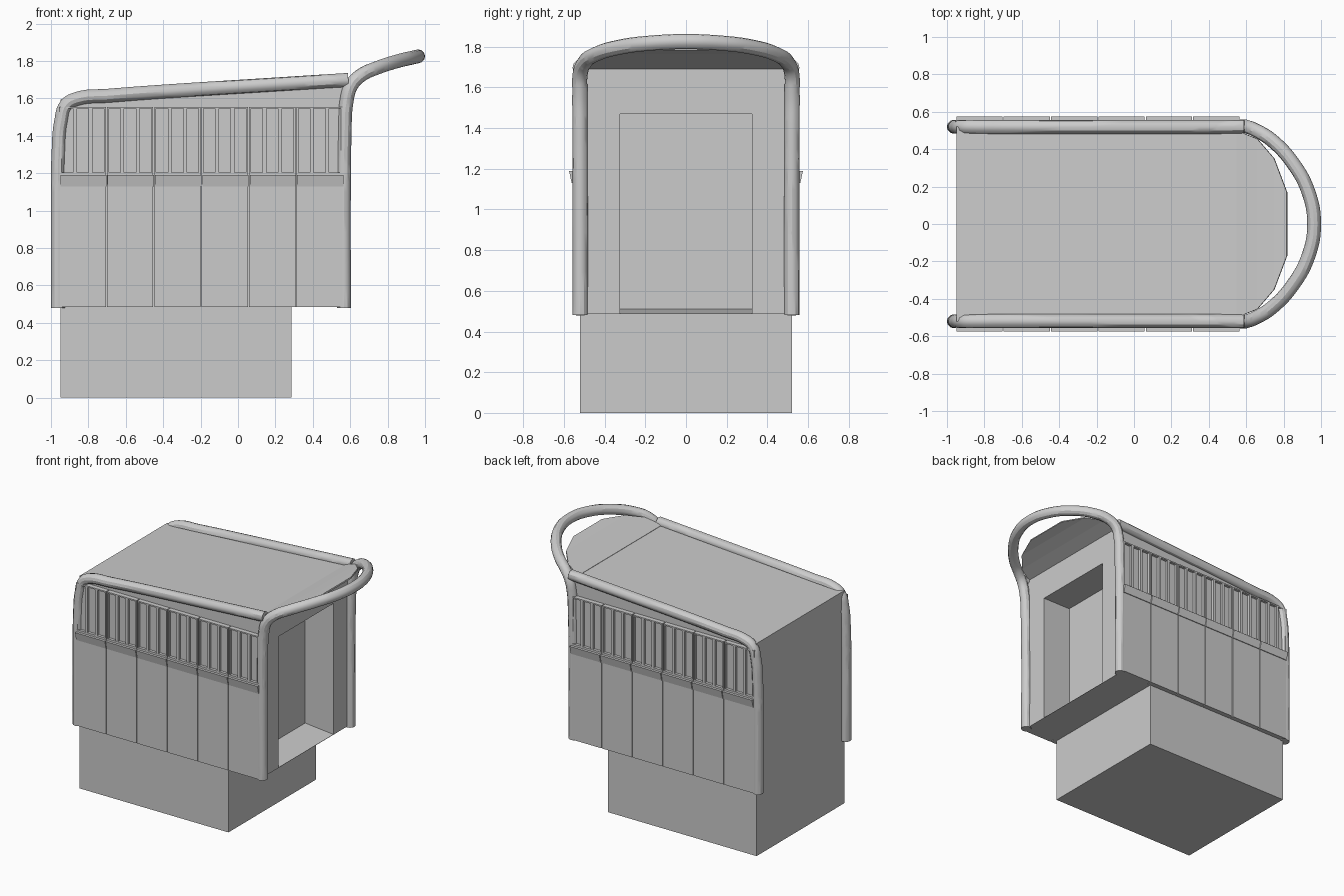
import bpy, bmesh

if "Cube" in bpy.data.objects:
    bpy.data.objects.remove(bpy.data.objects["Cube"])

def new_obj(name, bm):
    bmesh.ops.recalc_face_normals(bm, faces=bm.faces)
    me = bpy.data.meshes.new(name)
    bm.to_mesh(me)
    bm.free()
    ob = bpy.data.objects.new(name, me)
    bpy.context.collection.objects.link(ob)
    return ob

def prism(name, profile, y0, y1):
    """Extrude an x-z outline from y0 to y1."""
    bm = bmesh.new()
    f = bm.faces.new([bm.verts.new((x, y0, z)) for x, z in profile])
    ext = bmesh.ops.extrude_face_region(bm, geom=[f])
    for v in ext["geom"]:
        if isinstance(v, bmesh.types.BMVert):
            v.co.y = y1
    return new_obj(name, bm)

def add_box(bm, x0, x1, y0, y1, z0, z1, y1_bottom=None):
    """Box whose outer face may lean: y1 at the top, y1_bottom at the bottom."""
    yb = y1 if y1_bottom is None else y1_bottom
    pts = [(x0, y0, z0), (x1, y0, z0), (x1, yb, z0), (x0, yb, z0),
           (x0, y0, z1), (x1, y0, z1), (x1, y1, z1), (x0, y1, z1)]
    v = [bm.verts.new(p) for p in pts]
    for q in ((0, 1, 2, 3), (4, 5, 6, 7), (0, 1, 5, 4), (1, 2, 6, 5), (2, 3, 7, 6), (3, 0, 4, 7)):
        bm.faces.new([v[i] for i in q])

def mirror_y(ob):
    m = ob.modifiers.new("mirror", 'MIRROR')
    m.use_axis = (False, True, False)
    m.use_mirror_merge = False

def tube(name, pts, radius=0.037):
    cu = bpy.data.curves.new(name, 'CURVE')
    cu.dimensions = '3D'
    cu.bevel_depth = radius
    cu.bevel_resolution = 4
    cu.resolution_u = 6
    cu.use_fill_caps = True
    sp = cu.splines.new('BEZIER')
    sp.bezier_points.add(len(pts) - 1)
    for bp, p in zip(sp.bezier_points, pts):
        bp.co = p
        bp.handle_left_type = bp.handle_right_type = 'AUTO'
    ob = bpy.data.objects.new(name, cu)
    bpy.context.collection.objects.link(ob)
    bpy.ops.object.select_all(action='DESELECT')
    ob.select_set(True)
    bpy.context.view_layer.objects.active = ob
    bpy.ops.object.convert(target='MESH')
    bpy.ops.object.shade_smooth_by_angle()
    return bpy.context.view_layer.objects.active

# Cabin with lower base, overhanging at the right
body = prism("cabin_body", [(-0.95, 0), (0.285, 0), (0.285, 0.485), (0.565, 0.485),
                            (0.565, 1.692), (-0.95, 1.595)], -0.52, 0.52)

# Recessed doorway
cutter = prism("doorway_cutter", [(0.33, 0.51), (0.63, 0.481), (0.63, 1.47), (0.33, 1.47)],
               -0.325, 0.325)
cutter.hide_render = True
cutter.hide_set(True)
boo = body.modifiers.new("doorway", 'BOOLEAN')
boo.operation = 'DIFFERENCE'
boo.solver = 'EXACT'
boo.object = cutter

# Side panels, slotted grille and leaning ledge, six bays per side
X0, BAY, GAP = -0.957, 0.2533, 0.003
panels, grille, ledge = bmesh.new(), bmesh.new(), bmesh.new()
for i in range(6):
    a, b = X0 + i * BAY + GAP, X0 + (i + 1) * BAY - GAP
    add_box(panels, a, b, 0.515, 0.556, 0.485, 1.205)
    add_box(ledge, a + 0.004, b + 0.004, 0.55, 0.575, 1.13, 1.19, 0.562)
    add_box(grille, a, b, 0.515, 0.535, 1.205, 1.555)
    add_box(grille, a, b, 0.53, 0.555, 1.545, 1.555)
    cell = (b - a) / 3
    for k in range(3):
        s = a + k * cell
        add_box(grille, s, s + 0.01, 0.53, 0.555, 1.205, 1.545)
        add_box(grille, s + cell - 0.01, s + cell, 0.53, 0.555, 1.205, 1.545)
for name, bm in (("side_panels", panels), ("side_grille", grille), ("side_ledge", ledge)):
    mirror_y(new_obj(name, bm))

# Faceted visor rising ahead of the roof
bm = bmesh.new()
rows = [[bm.verts.new((x, s * y, z)) for s in (-1, 1)]
        for x, y, z in ((0.55, 0.50, 1.69), (0.66, 0.455, 1.735), (0.75, 0.35, 1.768), (0.818, 0.17, 1.788))]
for r, q in zip(rows, rows[1:]):
    bm.faces.new((r[0], q[0], q[1], r[1]))
visor = new_obj("roof_visor", bm)
sol = visor.modifiers.new("thickness", 'SOLIDIFY')
sol.thickness = 0.01
sol.offset = 0

# Rear posts running up and along the roof edges
rail = tube("roof_rail", [(-0.963, 0.52, 0.48), (-0.963, 0.52, 1.1), (-0.96, 0.52, 1.3),
                          (-0.945, 0.52, 1.48), (-0.918, 0.52, 1.565), (-0.86, 0.52, 1.598),
                          (-0.7, 0.519, 1.614), (0.3, 0.519, 1.681), (0.59, 0.52, 1.699)])
mirror_y(rail)

# Front posts joined by one raised hoop
half = [(0.567, 0.52, 0.48), (0.566, 0.52, 1.1), (0.57, 0.521, 1.4), (0.58, 0.522, 1.58),
        (0.607, 0.519, 1.672), (0.66, 0.497, 1.725), (0.74, 0.445, 1.762),
        (0.85, 0.325, 1.798), (0.933, 0.17, 1.818)]
tube("front_hoop", half + [(0.963, 0, 1.825)] + [(x, -y, z) for x, y, z in reversed(half)])
